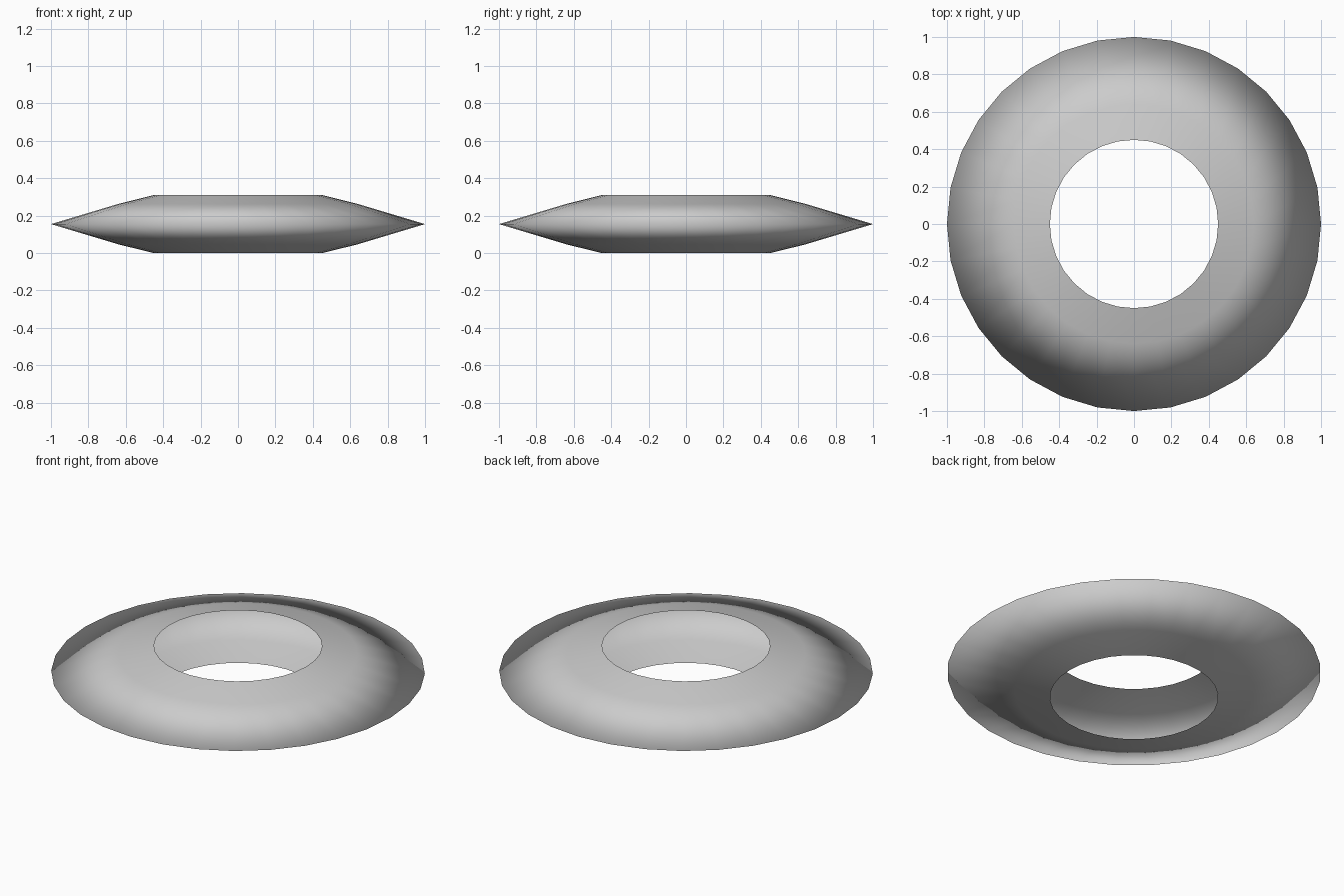
import bpy, bmesh
from math import pi
from mathutils import Vector

if "Cube" in bpy.data.objects:
    bpy.data.objects.remove(bpy.data.objects["Cube"])

# Half profile (radius, height above the middle plane)
MID = 0.155
half = [(0.45, 0.155), (0.64, 0.108), (1.0, 0.0)]
profile = half + [(r, -h) for r, h in reversed(half[:-1])]

# Open ring shell: the profile is spun round z, leaving the hole without a wall
bm = bmesh.new()
verts = [bm.verts.new((r, 0, MID + h)) for r, h in profile]
edges = [bm.edges.new(pair) for pair in zip(verts, verts[1:])]
bmesh.ops.spin(bm, geom=verts + edges, cent=(0, 0, 0), axis=(0, 0, 1),
               angle=2 * pi, steps=32, use_merge=True)
bmesh.ops.remove_doubles(bm, verts=bm.verts, dist=1e-4)
bmesh.ops.recalc_face_normals(bm, faces=bm.faces)

# Make the faces point outwards
top = max(bm.faces, key=lambda f: f.calc_center_median().z)
if top.normal.dot(Vector((0, 0, 1))) < 0:
    bmesh.ops.reverse_faces(bm, faces=bm.faces)
for f in bm.faces:
    f.smooth = True

mesh = bpy.data.meshes.new("ring_shell")
bm.to_mesh(mesh)
bm.free()
ring = bpy.data.objects.new("ring_shell", mesh)
bpy.context.collection.objects.link(ring)
